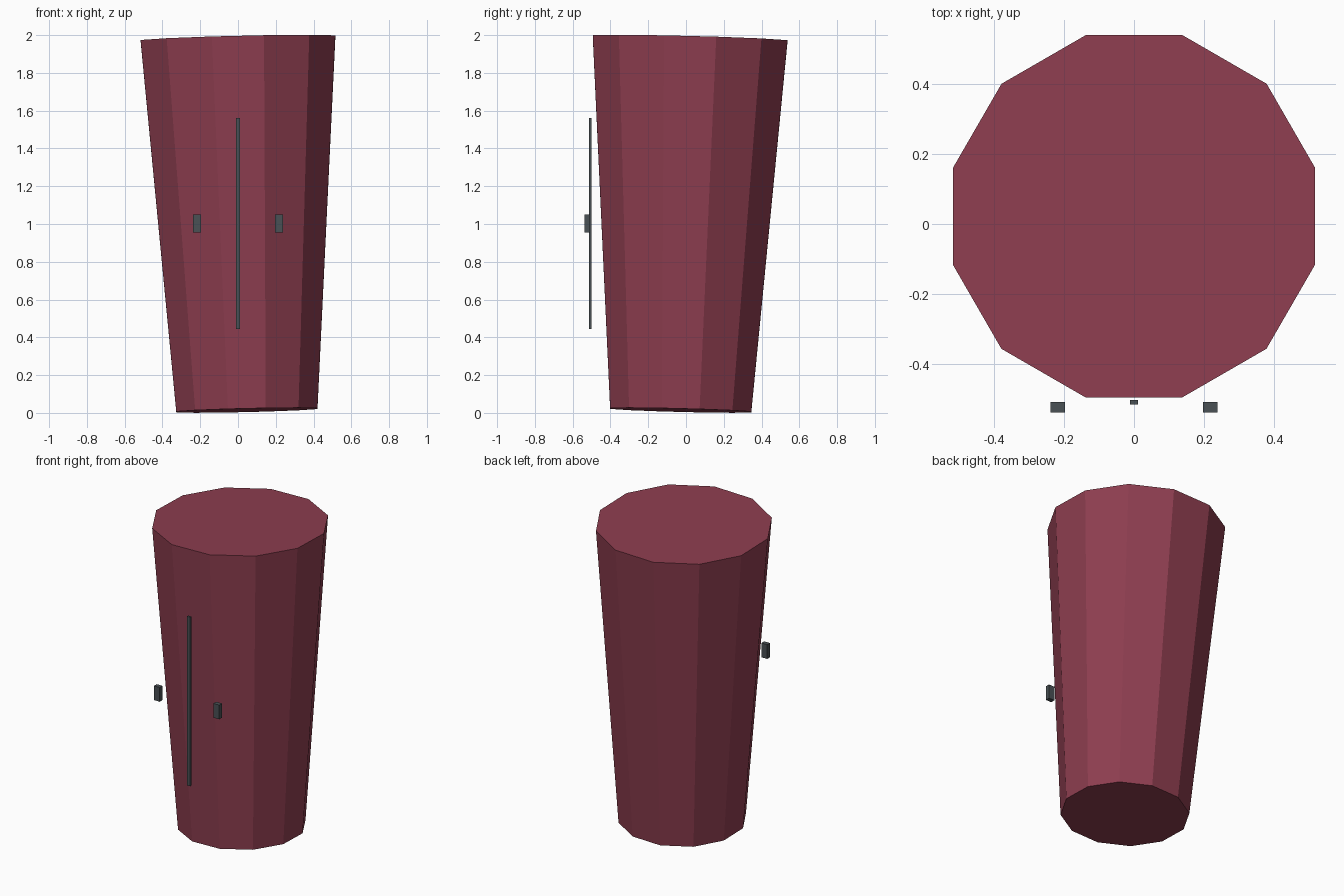
import bpy
import math
from mathutils import Matrix, Vector

if "Cube" in bpy.data.objects:
    bpy.data.objects.remove(bpy.data.objects["Cube"])


def material(name, rgb):
    m = bpy.data.materials.new(name)
    m.diffuse_color = (*rgb, 1.0)
    m.use_nodes = True
    m.node_tree.nodes["Principled BSDF"].inputs["Base Color"].default_value = m.diffuse_color
    return m


maroon = material("maroon", (0.27, 0.048, 0.08))
slate = material("dark_slate", (0.068, 0.082, 0.09))


def box(name, center, size):
    bpy.ops.mesh.primitive_cube_add(size=1, location=center)
    ob = bpy.context.object
    ob.name = name
    ob.scale = size
    ob.data.materials.append(slate)
    return ob


# Tapered twelve-sided body, leaning slightly, flat side to the front
bottom = Vector((0.047, -0.028, 0.014))
top = Vector((0.0, 0.022, 1.983))
axis = top - bottom
bpy.ops.mesh.primitive_cone_add(vertices=12, radius1=0.387, radius2=0.534,
                                depth=axis.length)
body = bpy.context.object
body.name = "tapered_body"
body.data.transform(Matrix.Rotation(math.radians(15), 4, 'Z'))
body.location = (bottom + top) / 2
body.rotation_euler = (math.atan2(-axis.y, axis.z), math.atan2(axis.x, axis.z), 0)
body.data.materials.append(maroon)

# Thin upright strip in front of the body
box("center_strip", (0, -0.508, 1.003), (0.023, 0.013, 1.116))

# Handle blocks on either side of the strip
for side, x in (("left", -0.217), ("right", 0.217)):
    box(side + "_handle", (x, -0.522, 1.003), (0.042, 0.029, 0.094))
